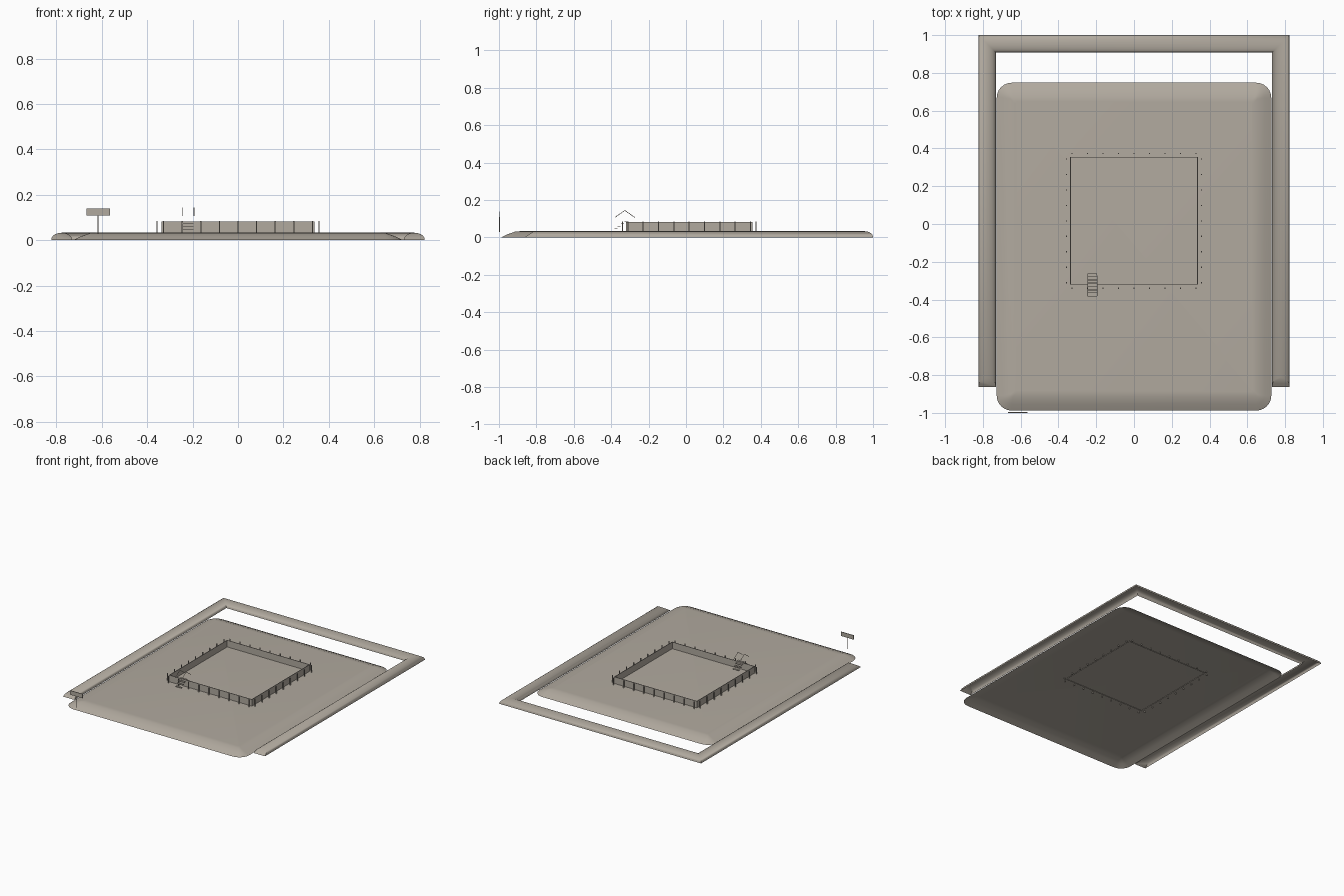
import bpy, bmesh, math
from mathutils import Vector

cube = bpy.data.objects.get("Cube")
if cube:
    bpy.data.objects.remove(cube, do_unlink=True)

stone = bpy.data.materials.new("warm_grey")
stone.use_nodes = True
COLOUR = (0.44, 0.40, 0.345, 1)
stone.diffuse_color = COLOUR
stone.node_tree.nodes["Principled BSDF"].inputs["Base Color"].default_value = COLOUR

TOP = 0.033


def finish(bm, name, smooth=False):
    bmesh.ops.recalc_face_normals(bm, faces=bm.faces)
    mesh = bpy.data.meshes.new(name)
    bm.to_mesh(mesh)
    bm.free()
    mesh.materials.append(stone)
    obj = bpy.data.objects.new(name, mesh)
    bpy.context.collection.objects.link(obj)
    if smooth:
        bpy.ops.object.select_all(action='DESELECT')
        obj.select_set(True)
        bpy.context.view_layer.objects.active = obj
        bpy.ops.object.shade_smooth_by_angle(angle=math.radians(50))
    return obj


def add_box(bm, low, high):
    low, high = Vector(low), Vector(high)
    verts = bmesh.ops.create_cube(bm, size=1)["verts"]
    bmesh.ops.scale(bm, verts=verts, vec=high - low)
    bmesh.ops.translate(bm, verts=verts, vec=(low + high) / 2)


def add_bar(bm, start, end, radius):
    start, end = Vector(start), Vector(end)
    axis = end - start
    verts = bmesh.ops.create_cone(bm, cap_ends=True, segments=6, radius1=radius,
                                  radius2=radius, depth=axis.length)["verts"]
    bmesh.ops.rotate(bm, verts=verts, matrix=axis.to_track_quat('Z', 'Y').to_matrix())
    bmesh.ops.translate(bm, verts=verts, vec=(start + end) / 2)


def bridge(bm, rings, closed):
    for a, b in zip(rings, rings[1:]):
        for i in range(len(a) if closed else len(a) - 1):
            j = (i + 1) % len(a)
            bm.faces.new((a[i], a[j], b[j], b[i]))


# Ground slab: rounded rectangle with sloping sides, open underneath
def rounded_ring(bm, inset, z):
    half_x, half_y, centre_y, radius = 0.727 - inset, 0.868 - inset, -0.12, max(0.08 - inset, 0.012)
    ring = []
    for corner, (sx, sy) in enumerate(((1, 1), (-1, 1), (-1, -1), (1, -1))):
        for step in range(7):
            a = math.pi / 2 * (corner + step / 6)
            ring.append(bm.verts.new((sx * (half_x - radius) + radius * math.cos(a),
                                      centre_y + sy * (half_y - radius) + radius * math.sin(a), z)))
    return ring


bm = bmesh.new()
slab = [rounded_ring(bm, d, z) for d, z in ((0, 0), (0.035, 0.017), (0.075, 0.031), (0.1, TOP))]
bridge(bm, slab, True)
bm.faces.new(slab[-1])
finish(bm, "ground_slab", True)

# Raised border: domed section swept round three sides, sloping front ends
bm = bmesh.new()
section = [(0.046 * (1 - math.cos(math.pi * i / 10)),
            TOP * math.sin(math.pi * i / 10) ** 0.9 if 0 < i < 10 else 0) for i in range(11)]
HALF, BACK, FRONT = 0.823, 1.0, -0.862
border = [
    [bm.verts.new((HALF - d, FRONT + 1.5 * z, z)) for d, z in section],
    [bm.verts.new((HALF - d, BACK - d, z)) for d, z in section],
    [bm.verts.new((d - HALF, BACK - d, z)) for d, z in section],
    [bm.verts.new((d - HALF, FRONT + 1.5 * z, z)) for d, z in section],
]
bridge(bm, border, False)
bm.faces.new(border[0])
bm.faces.new(border[-1])
finish(bm, "raised_border", True)

# Square enclosure of thin wall panels
CY, W, T = 0.017, 0.338, 0.004
bm = bmesh.new()
for s in (-1, 1):
    x, y = s * (W - T / 2), CY + s * (W - T / 2)
    add_box(bm, (x - T / 2, CY - W, 0.03), (x + T / 2, CY + W, 0.082))
    add_box(bm, (-W, y - T / 2, 0.03), (W, y + T / 2, 0.082))
finish(bm, "enclosure_walls")

# Row of slim posts outside every wall
bm = bmesh.new()
R, OUT = 0.0028, 0.357
for i in range(-4, 5):
    t = i * 0.082
    for s in (-1, 1):
        for x, y in ((t, CY + s * OUT), (s * OUT, CY + t)):
            add_box(bm, (x - R, y - R, 0.022), (x + R, y + R, 0.085))
finish(bm, "wall_posts")

# Stile: thin treads climbing over the front wall and down inside
SX, SY = -0.22, -0.322
bm = bmesh.new()
for i in range(-3, 4):
    y, z = SY + i * 0.0175, 0.088 - abs(i) * 0.0135
    add_box(bm, (SX - 0.025, y - 0.008, z - 0.002), (SX + 0.025, y + 0.008, z))
finish(bm, "stile_treads")

# Peaked handrails over the stile
bm = bmesh.new()
for s in (-1, 1):
    x = SX + s * 0.026
    for e in (-1, 1):
        add_bar(bm, (x, SY - 0.005 + e * 0.053, 0.107), (x, SY - 0.005, 0.144), 0.0015)
finish(bm, "stile_handrails")

# Blank signboard on a post at the front edge
bm = bmesh.new()
add_box(bm, (-0.667, -1.0, 0.108), (-0.565, -0.996, 0.139))
finish(bm, "sign_board")
bm = bmesh.new()
add_bar(bm, (-0.617, -0.996, 0.028), (-0.617, -0.996, 0.11), 0.0025)
finish(bm, "sign_post")
